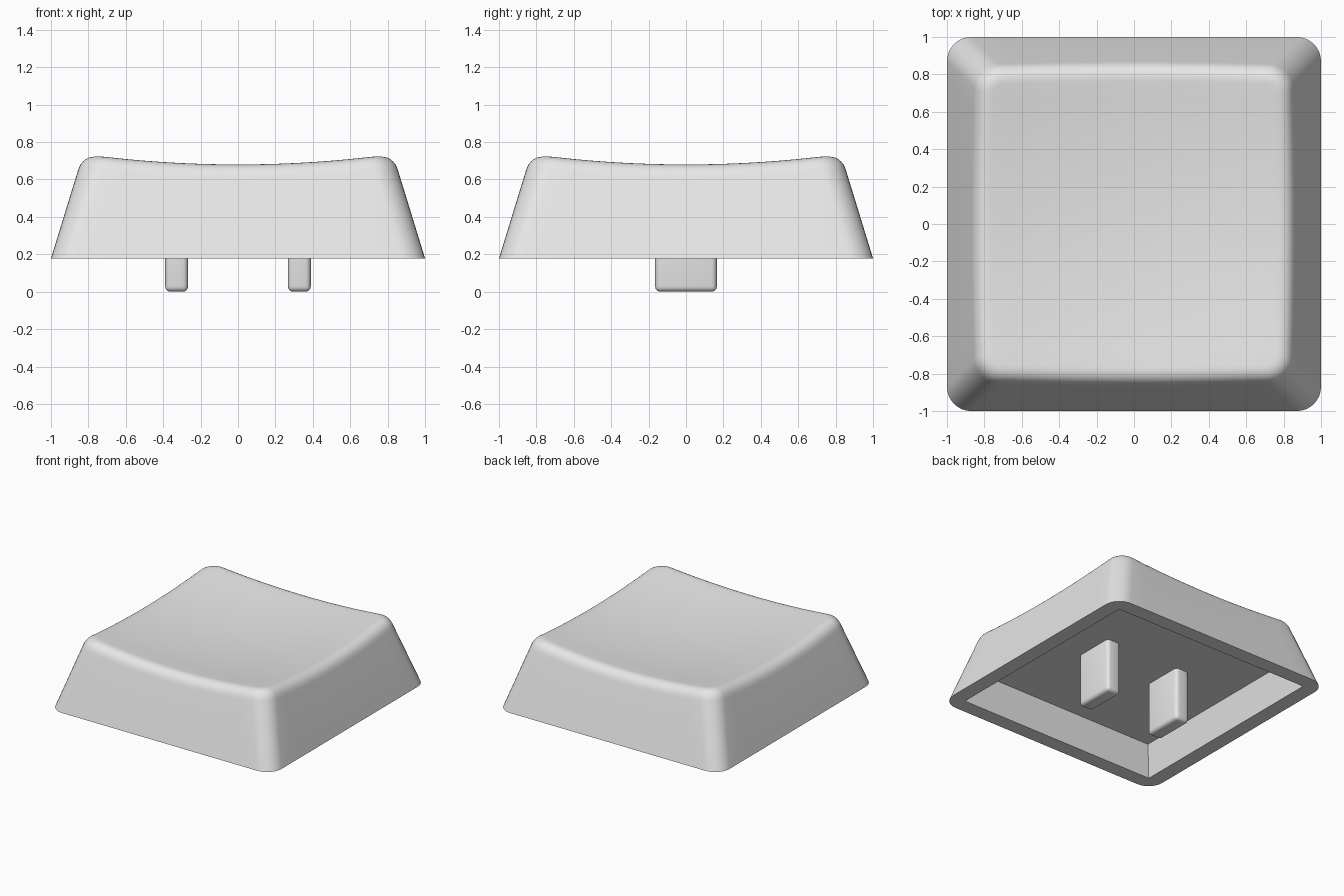
import bpy, bmesh, math
from mathutils import Vector

if "Cube" in bpy.data.objects:
    bpy.data.objects.remove(bpy.data.objects["Cube"])

grey = bpy.data.materials.new("grey plastic")
grey.diffuse_color = (0.8, 0.8, 0.8, 1)
grey.use_nodes = True
grey.node_tree.nodes["Principled BSDF"].inputs["Base Color"].default_value = grey.diffuse_color

BASE, SLOPE, FILLET = 0.178, 0.307, 0.08
SIDE, CORNER = 14, 8


def outline(a, r):
    """Rounded square with half width a and corner radius r."""
    arcs = []
    for q in range(4):
        t0 = q * math.pi / 2
        c = Vector((math.cos(t0 + math.pi / 4), math.sin(t0 + math.pi / 4))) * math.sqrt(2) * (a - r)
        arcs.append([c + r * Vector((math.cos(t0 + i * math.pi / 2 / CORNER),
                                     math.sin(t0 + i * math.pi / 2 / CORNER)))
                     for i in range(CORNER + 1)])
    pts = []
    for q in range(4):
        pts += arcs[q]
        end, nxt = arcs[q][-1], arcs[(q + 1) % 4][0]
        pts += [end.lerp(nxt, i / SIDE) for i in range(1, SIDE)]
    return pts


COUNT = len(outline(1, 0.13))


def dish(p):
    return 0.63 + 0.084 * (p.x ** 2 + p.y ** 2)


def wall(i, z):
    p = outline(1 - SLOPE * (z - BASE), 0.13)[i]
    return Vector((p.x, p.y, z))


def finish(bm, name):
    bmesh.ops.remove_doubles(bm, verts=bm.verts, dist=1e-4)
    bmesh.ops.recalc_face_normals(bm, faces=bm.faces)
    mesh = bpy.data.meshes.new(name)
    bm.to_mesh(mesh)
    bm.free()
    ob = bpy.data.objects.new(name, mesh)
    bpy.context.collection.objects.link(ob)
    mesh.materials.append(grey)
    bpy.ops.object.select_all(action='DESELECT')
    ob.select_set(True)
    bpy.context.view_layer.objects.active = ob
    return ob


# Key cap: one column of points from ceiling, over the rim and wall, to the dish
def flat(a, r, z):
    return [Vector((p.x, p.y, z)) for p in outline(a, r)]


ceiling, mouth = flat(0.83, 0, 0.425), flat(0.88, 0, BASE)
columns = []
for i in range(COUNT):
    z = 0.72
    for _ in range(8):                      # where the wall meets the dish
        z = dish(wall(i, z))
    sharp = wall(i, z)
    low = wall(i, z - FILLET)
    q = outline(1 - SLOPE * (z - BASE) - FILLET, 0.13 - FILLET)[i]
    high = Vector((q.x, q.y, dish(q)))
    col = [ceiling[i], mouth[i], wall(i, BASE)]
    for k in range(9):                      # rounded top edge
        t = k / 8
        col.append(low * (1 - t) ** 2 + sharp * 2 * t * (1 - t) + high * t * t)
    for s in (0.88, 0.75, 0.6, 0.45, 0.3, 0.15):
        p = q * s
        col.append(Vector((p.x, p.y, dish(p))))
    columns.append(col)

bm = bmesh.new()
grid = [[bm.verts.new(p) for p in col] for col in columns]
top = bm.verts.new((0, 0, 0.63))
roof = bm.verts.new((0, 0, 0.425))
for i in range(COUNT):
    a, b = grid[i], grid[(i + 1) % COUNT]
    for k in range(len(a) - 1):
        bm.faces.new((a[k], b[k], b[k + 1], a[k + 1]))
    bm.faces.new((a[-1], b[-1], top))
    bm.faces.new((b[0], a[0], roof))
finish(bm, "key_cap")
bpy.ops.object.shade_smooth_by_angle(angle=math.radians(35))

# Two rounded pegs below the cap
for side, label in ((-1, "left"), (1, "right")):
    bm = bmesh.new()
    bmesh.ops.create_cube(bm, size=1)
    for v in bm.verts:
        v.co = Vector((side * 0.328 + v.co.x * 0.122, v.co.y * 0.33, 0.23 + v.co.z * 0.46))
    bmesh.ops.bevel(bm, geom=bm.edges[:], offset=0.028, segments=4, profile=0.5, affect='EDGES')
    finish(bm, label + "_peg")
    bpy.ops.object.shade_smooth_by_angle(angle=math.radians(35))
